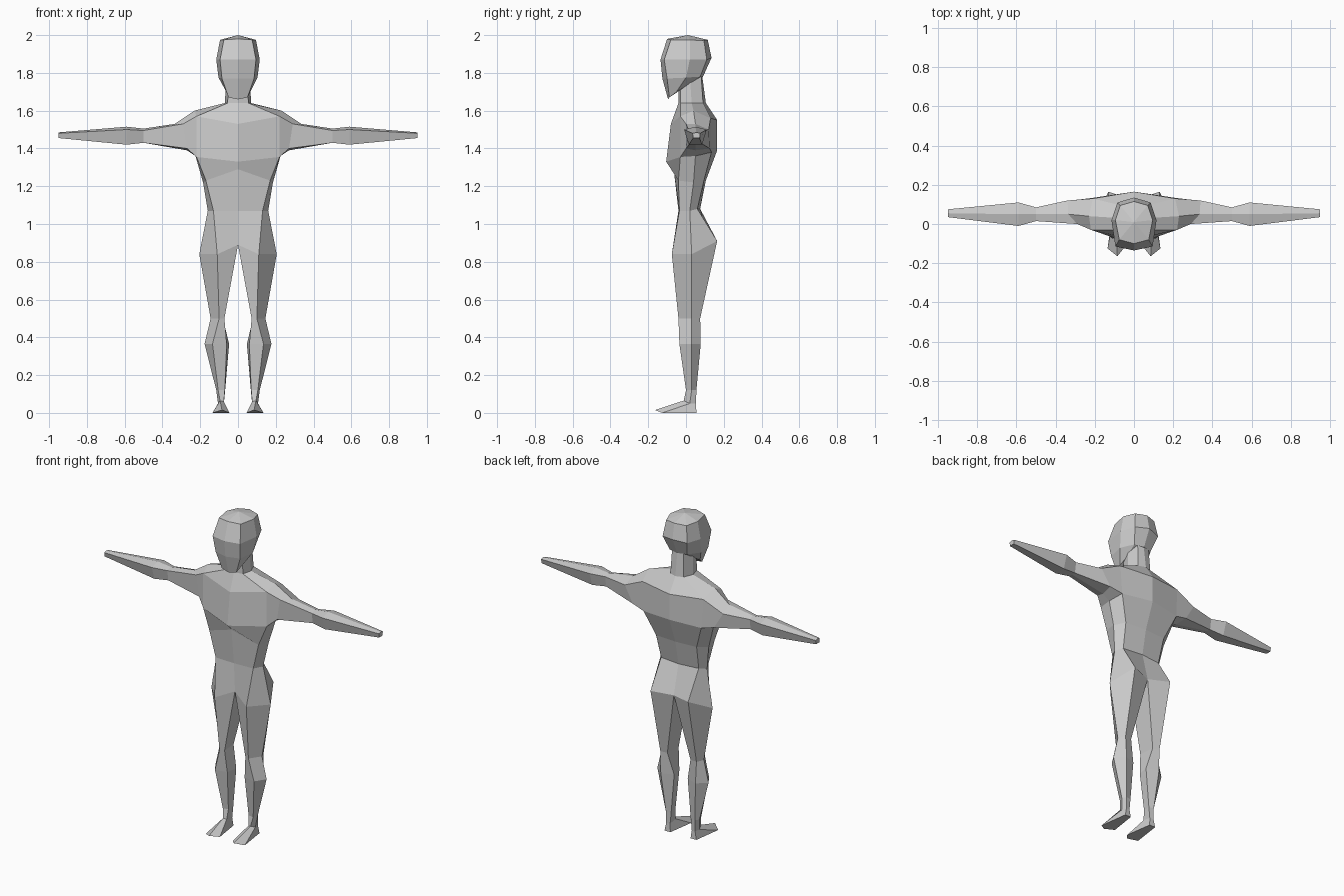
import bpy, bmesh

grey = bpy.data.materials.new("plain grey")
grey.diffuse_color = (0.6, 0.6, 0.6, 1)


def loft(name, rings, cap_start=False, cap_end=False, apex=None):
    """Skin closed rings of equal size; apex closes the last ring with a fan."""
    bm = bmesh.new()
    vs = [[bm.verts.new(p) for p in r] for r in rings]
    n = len(rings[0])
    for a, b in zip(vs, vs[1:]):
        for i in range(n):
            j = (i + 1) % n
            bm.faces.new((a[i], a[j], b[j], b[i]))
    if cap_start:
        bm.faces.new(vs[0])
    if cap_end:
        bm.faces.new(vs[-1])
    if apex:
        tip = bm.verts.new(apex)
        for i in range(n):
            bm.faces.new((vs[-1][i], vs[-1][(i + 1) % n], tip))
    bmesh.ops.recalc_face_normals(bm, faces=bm.faces)
    me = bpy.data.meshes.new(name)
    bm.to_mesh(me)
    bm.free()
    me.materials.append(grey)
    ob = bpy.data.objects.new(name, me)
    bpy.context.collection.objects.link(ob)
    return ob


def whole(half):
    """Half ring from front centre to back centre -> full symmetric ring."""
    return half + [(-x, y, z) for x, y, z in half[-2:0:-1]]


def pair(name, rings, **kw):
    for side, s in (("left", 1), ("right", -1)):
        loft(f"{side}_{name}", [[(s * x, y, z) for x, y, z in r] for r in rings], **kw)


# shared rings: front centre, front, side, back, back centre
neck_base = [(0, -.04, 1.64), (.055, -.03, 1.64), (.07, .03, 1.64), (.045, .09, 1.64), (0, .105, 1.64)]
shoulder = [(0, -.08, 1.53), (.22, -.03, 1.57), (.23, .04, 1.60), (.21, .13, 1.56), (0, .165, 1.55)]
chest = [(0, -.105, 1.33), (.22, -.03, 1.355), (.225, .05, 1.36), (.20, .135, 1.38), (0, .165, 1.39)]
hips = [(0, -.03, .89), (.11, -.075, .84), (.205, .03, .84), (.13, .165, .91), (0, .12, .90)]

# torso
torso = [
    neck_base, shoulder, chest,
    [(0, -.065, 1.29), (.17, -.04, 1.23), (.185, .04, 1.22), (.14, .095, 1.23), (0, .105, 1.23)],
    [(0, -.04, 1.07), (.13, -.035, 1.07), (.16, .02, 1.07), (.13, .06, 1.08), (0, .075, 1.08)],
    hips,
]
loft("torso", [whole(r) for r in torso])

# neck
neck_top = [(0, -.04, 1.76), (.05, -.03, 1.77), (.06, .02, 1.79), (.04, .08, 1.79), (0, .085, 1.79)]
loft("neck", [whole(neck_base), whole(neck_top)])

# head, from jaw to crown
head = [
    [(0, -.095, 1.66), (.05, -.088, 1.67), (.062, -.05, 1.70), (.055, 0, 1.73), (0, .01, 1.735)],
    [(0, -.125, 1.77), (.085, -.10, 1.77), (.103, 0, 1.775), (.06, .075, 1.78), (0, .09, 1.78)],
    [(0, -.135, 1.87), (.095, -.115, 1.87), (.115, .02, 1.87), (.085, .11, 1.87), (0, .135, 1.88)],
    [(0, -.10, 1.98), (.075, -.08, 1.975), (.095, .02, 1.975), (.07, .095, 1.97), (0, .115, 1.975)],
]
loft("head", [whole(r) for r in head], cap_start=True, apex=(0, .01, 2.0))

# arms: front top, top, back top, back bottom, bottom, front bottom
arm = [
    shoulder[1:4] + chest[3:0:-1],
    [(.29, 0, 1.53), (.335, .05, 1.53), (.34, .12, 1.50), (.28, .125, 1.40), (.27, .05, 1.39), (.27, 0, 1.40)],
]
# x, then (y, z) of front and back edges, then top and bottom heights
for x, yf, yb, zw, gf, gb, zt, zb in (
        (.50, .015, .085, 1.495, .025, .075, 1.505, 1.43),
        (.59, -.01, .11, 1.50, .015, .085, 1.515, 1.42),
        (.95, .035, .075, 1.48, .038, .072, 1.485, 1.455)):
    ym = (yf + yb) / 2
    arm.append([(x, yf, zw), (x, ym, zt), (x, yb, zw), (x, gb, zb), (x, ym, zb), (x, gf, zb)])
pair("arm", arm, cap_end=True)

# legs: front inner, front, outer, back, back inner
ankle = [(.07, .005, .12), (.105, 0, .12), (.115, .03, .12), (.10, .055, .12), (.068, .05, .12)]
leg = [
    hips,
    [(.072, -.03, .50), (.10, -.04, .50), (.145, .03, .50), (.125, .075, .50), (.08, .07, .50)],
    [(.06, -.02, .365), (.135, -.035, .365), (.177, .03, .365), (.12, .078, .365), (.047, .05, .365)],
    ankle,
]
pair("leg", leg)

# feet
foot = [
    ankle,
    [(.075, -.005, .06), (.095, -.012, .065), (.106, .02, .05), (.10, .053, .05), (.075, .05, .05)],
    [(.045, -.115, 0), (.085, -.165, .015), (.135, -.125, 0), (.11, .055, 0), (.07, .055, 0)],
]
pair("foot", foot, cap_end=True)
